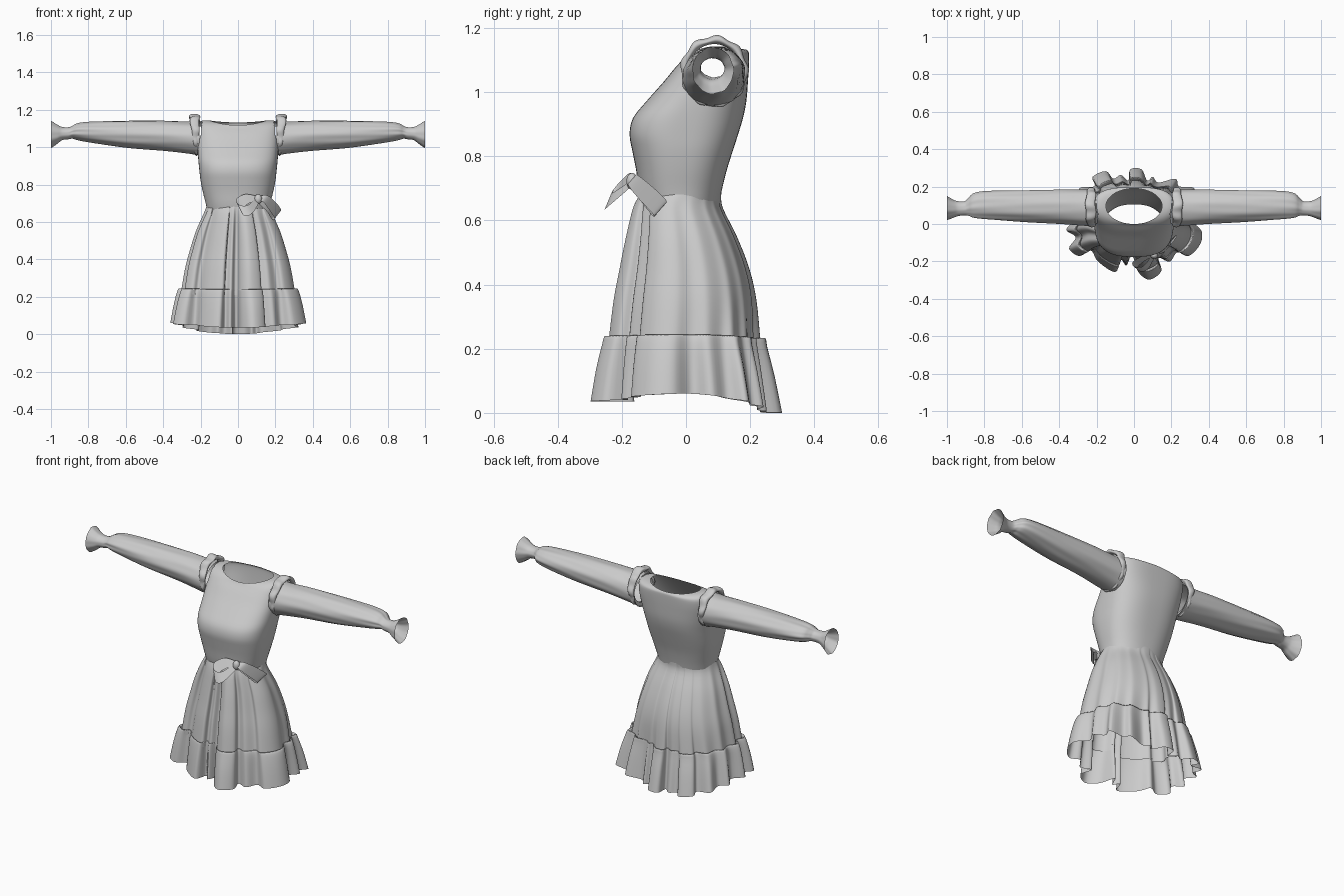
import bpy, bmesh, math
from mathutils import Vector
from mathutils.geometry import interpolate_bezier

if "Cube" in bpy.data.objects:
    bpy.data.objects.remove(bpy.data.objects["Cube"])


def loft(name, rings, closed=True, drop=None):
    """Skin a list of equally long point rings into one open cloth surface."""
    bm = bmesh.new()
    rows = [[bm.verts.new(p) for p in r] for r in rings]
    n = len(rows[0])
    for a, b in zip(rows, rows[1:]):
        for i in range(n if closed else n - 1):
            j = (i + 1) % n
            bm.faces.new((a[i], a[j], b[j], b[i]))
    if drop:
        gone = [f for f in bm.faces if drop(f.calc_center_median())]
        bmesh.ops.delete(bm, geom=gone, context='FACES')
    bmesh.ops.recalc_face_normals(bm, faces=bm.faces)
    me = bpy.data.meshes.new(name)
    bm.to_mesh(me)
    bm.free()
    for p in me.polygons:
        p.use_smooth = True
    ob = bpy.data.objects.new(name, me)
    bpy.context.collection.objects.link(ob)
    return ob


def spline(pts, steps, closed=False):
    """Catmull-Rom curve through the points."""
    P = [Vector(p).to_3d() for p in pts]
    n, out = len(P), []
    for i in range(n if closed else n - 1):
        b, c = P[i], P[(i + 1) % n]
        a = P[i - 1] if closed or i else b
        d = P[(i + 2) % n] if closed or i + 2 < n else c
        out += interpolate_bezier(b, b + (c - a) / 6, c - (d - b) / 6, c, steps + 1)[:-1]
    return out if closed else out + [P[-1]]


def refine(rows, steps):
    """Smoothly add in-between rows to a table of ring settings."""
    out = []
    for i in range(len(rows) - 1):
        b, c = rows[i], rows[i + 1]
        a, d = rows[max(i - 1, 0)], rows[min(i + 2, len(rows) - 1)]
        for s in range(steps):
            t = s / steps
            out.append([q + t * ((r - p) / 2 + t * (p - 2.5 * q + 2 * r - s_ / 2
                        + t * (1.5 * (q - r) + (s_ - p) / 2)))
                        for p, q, r, s_ in zip(a, b, c, d)])
    return out + [list(rows[-1])]


def spow(v, e):
    return math.copysign(abs(v) ** e, v)


# Bodice: half width, front y, back y, side z, front z, back z, squareness
torso = [(.165, -.138, .105, .66, .66, .66, 2.3), (.173, -.147, .113, .70, .70, .70, 2.4),
         (.188, -.156, .128, .76, .76, .76, 2.5), (.200, -.168, .147, .82, .82, .82, 2.6),
         (.206, -.176, .163, .87, .87, .87, 2.7), (.211, -.165, .178, .92, .92, .92, 2.7),
         (.215, -.125, .188, .97, .97, .97, 2.7), (.218, -.072, .193, 1.03, 1.03, 1.03, 2.8),
         (.218, -.035, .196, 1.08, 1.075, 1.08, 2.9), (.214, -.012, .197, 1.125, 1.10, 1.115, 2.8),
         (.190, -.004, .195, 1.142, 1.11, 1.125, 2.4), (.150, .000, .190, 1.142, 1.117, 1.132, 2.0)]
rings = []
for hw, yf, yb, zs, zf, zb, e in refine(torso, 3):
    ring = []
    for i in range(72):
        a = math.tau * i / 72
        c, s = spow(math.cos(a), 2 / e), spow(math.sin(a), 2 / e)
        ring.append((hw * c, (yf + yb) / 2 + (yb - yf) / 2 * s,
                     zs + ((zb if s > 0 else zf) - zs) * s * s))
    rings.append(ring)
loft("bodice", rings, drop=lambda p: abs(p.x) > .195
     and (p.y - .085) ** 2 + (p.z - 1.06) ** 2 < .08 ** 2)

# Hem outline seen from above, giving the folds of the skirt and flounce
hem = [(.36, -.04), (.31, .02), (.34, .08), (.30, .13), (.32, .19), (.24, .20), (.22, .24),
       (.13, .22), (.10, .25), (.07, .23), (.04, .29), (-.02, .29), (-.03, .23), (-.07, .26),
       (-.11, .24), (-.15, .28), (-.22, .25), (-.21, .20), (-.29, .19), (-.29, .12),
       (-.34, .09), (-.31, .03), (-.36, -.03), (-.31, -.07), (-.345, -.13), (-.29, -.17),
       (-.23, -.14), (-.19, -.20), (-.10, -.255), (-.07, -.19), (-.04, -.22), (-.01, -.16),
       (.02, -.25), (.08, -.295), (.145, -.25), (.13, -.18), (.19, -.20), (.23, -.15),
       (.29, -.17), (.35, -.11)]
folds = [Vector((p.x / .335, p.y / .25)) for p in spline(hem, 5, True)]


def skirt_ring(z, hw, yf, yb, k, back_k, droop):
    ring = []
    for u in folds:
        unit = u.normalized()
        t = min(max(.5 + unit.y, 0), 1)
        v = unit.lerp(u, k + (back_k - k) * t)
        z_off = -droop * (.06 if unit.y > 0 else .025) * unit.y ** 2
        ring.append((hw * v.x, (yf + yb) / 2 + (yb - yf) / 2 * v.y, z + z_off))
    return ring


# Skirt and gathered flounce: z, half width, front y, back y, front folds, back folds, droop
skirt = [(.685, .168, -.143, .110, .0, .0, 0), (.64, .183, -.158, .112, .35, .1, 0),
         (.55, .220, -.172, .155, .55, .12, 0), (.45, .250, -.188, .192, .6, .15, 0),
         (.35, .275, -.205, .212, .6, .2, 0), (.22, .295, -.220, .216, .6, .4, 0)]
loft("skirt", [skirt_ring(*r) for r in refine(skirt, 4)])
flounce = [(.215, .295, -.220, .216, .6, .4, .2), (.245, .300, -.226, .222, .7, .6, .2),
           (.22, .312, -.232, .226, .75, .65, .3), (.15, .324, -.242, .238, .9, .85, .6),
           (.06, .337, -.252, .252, 1, 1, 1)]
loft("hem_flounce", [skirt_ring(*r) for r in refine(flounce, 3)])

# Sleeves with flared cuffs: x, y range, z range, wrinkle depth
sleeve = [(.205, -.012, .185, .955, 1.140, .0), (.27, -.010, .186, .965, 1.138, .03),
          (.40, .000, .186, .980, 1.143, .04), (.60, .010, .182, .996, 1.143, .05),
          (.78, .022, .178, 1.022, 1.138, .06), (.855, .030, .166, 1.036, 1.130, .08),
          (.885, .042, .140, 1.045, 1.115, .08), (.905, .045, .122, 1.042, 1.107, .03),
          (.940, .042, .122, 1.037, 1.108, .02), (.965, .032, .130, 1.018, 1.120, .04),
          (1.00, .018, .150, .993, 1.142, .05)]
# Shoulder frill cross-section: x, radius
frill = [(.215, .088), (.205, .102), (.212, .110), (.235, .113), (.255, .108), (.258, .096), (.238, .088)]
for side, sx in (("right", 1), ("left", -1)):
    rings = []
    for x, y0, y1, z0, z1, w in refine(sleeve, 4):
        ring = []
        for i in range(64):
            a = math.tau * i / 64
            r = 1 - w * (.5 + .3 * math.sin(7 * a + 5 * x) + .2 * math.sin(11 * a - 9 * x))
            ring.append((sx * x, (y0 + y1) / 2 + (y1 - y0) / 2 * r * math.cos(a),
                         (z0 + z1) / 2 + (z1 - z0) / 2 * r * math.sin(a)))
        rings.append(ring)
    loft(side + "_sleeve", rings)

    rings = []
    for x, r in refine(frill, 3):
        ring = []
        for i in range(90):
            a = math.tau * i / 90
            top = .5 + .5 * math.sin(a)
            puff = max(0, (r - .088) / .025)
            rr = r - .006 * (1 - top) + puff * .004 * math.sin(9 * a + 1)
            xx = .218 + (x - .218) * (.3 + .7 * top) + puff * .006 * top * math.sin(6 * a)
            ring.append((sx * xx, .088 + rr * .95 * math.cos(a), 1.062 + rr * math.sin(a)))
        rings.append(ring)
    loft(side + "_shoulder_frill", rings)


# Waist bow: ribbons swept along a path, narrow at the knot
def ribbon(name, path, width):
    pts, w = spline(path, 6), Vector(width)
    n = len(pts) - 1
    rows = []
    for k in range(5):
        rows.append([p + w * (k / 4 - .5) * (.45 + .55 * math.sin(math.pi * i / n))
                     for i, p in enumerate(pts)])
    loft(name, rows, closed=False)


ribbon("bow_left_loop", [(.105, -.165, .725), (.05, -.185, .725), (.008, -.215, .695),
                         (.015, -.24, .665), (.06, -.235, .665), (.105, -.17, .715)],
       (.03, -.025, -.06))
ribbon("bow_right_loop", [(.11, -.165, .73), (.145, -.165, .725), (.18, -.13, .69),
                          (.212, -.085, .645), (.198, -.085, .635), (.165, -.125, .675),
                          (.11, -.16, .715)], (.035, .04, .045))
bpy.ops.mesh.primitive_uv_sphere_add(segments=20, ring_count=12, location=(.108, -.168, .722))
knot = bpy.context.object
knot.name = "bow_knot"
knot.scale = (.02, .018, .026)
bpy.ops.object.shade_smooth()
